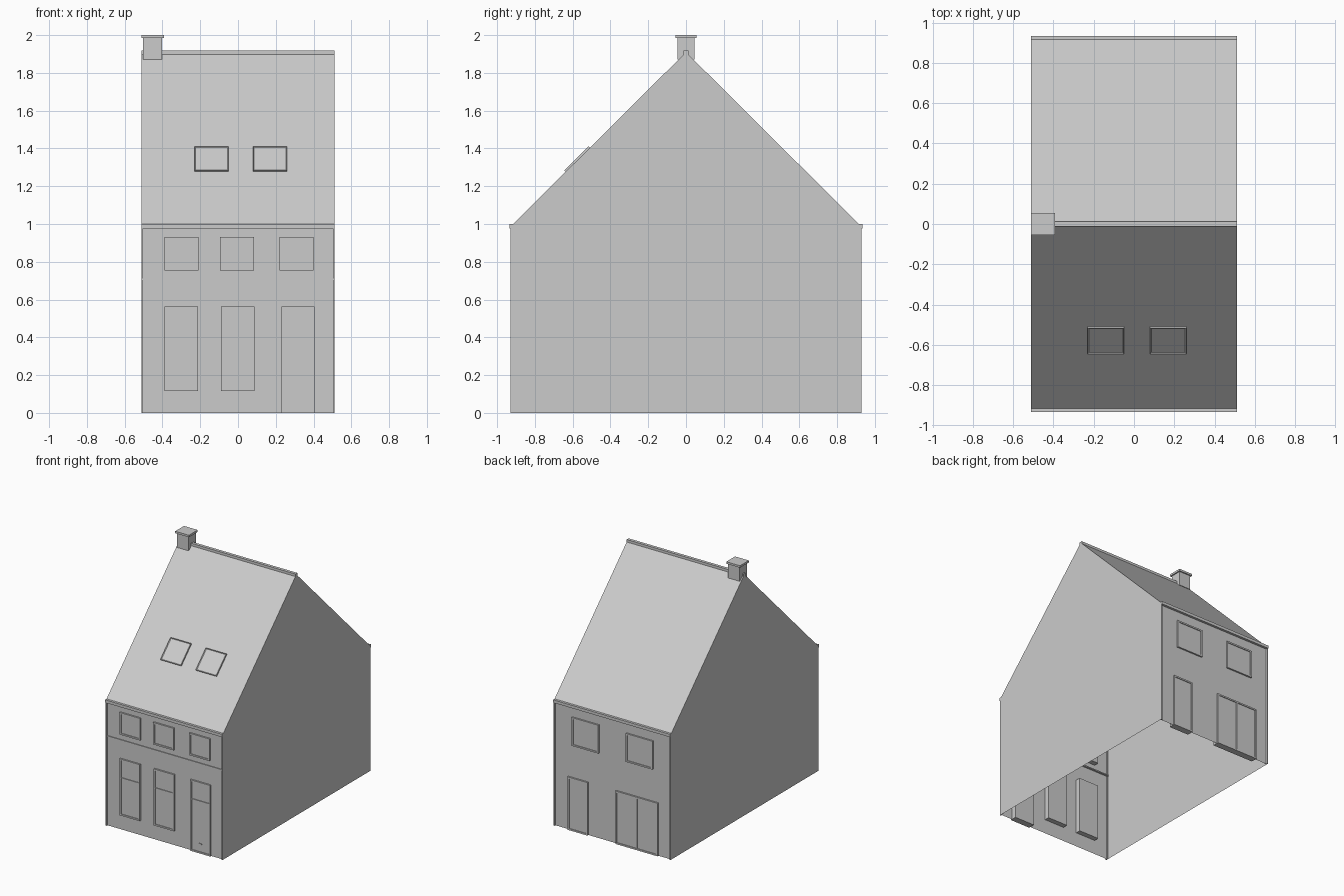
import bpy, bmesh, math
from mathutils import Matrix, Vector

if "Cube" in bpy.data.objects:
    bpy.data.objects.remove(bpy.data.objects["Cube"])

grey = bpy.data.materials.new("plain_grey")
grey.use_nodes = True
GREY = (0.6, 0.6, 0.6, 1)
grey.diffuse_color = GREY
grey.node_tree.nodes["Principled BSDF"].inputs["Base Color"].default_value = GREY

HALF_X, WALL_Y, FACE_Y = 0.512, 0.915, 0.928
EAVE_Z, RIDGE_Z = 1.0, 1.91


def finish(name, bm):
    mesh = bpy.data.meshes.new(name)
    bm.to_mesh(mesh)
    bm.free()
    mesh.materials.append(grey)
    obj = bpy.data.objects.new(name, mesh)
    bpy.context.collection.objects.link(obj)
    return obj


def add_box(bm, low, high):
    low, high = Vector(low), Vector(high)
    size = Matrix.Diagonal((*(high - low), 1))
    bmesh.ops.create_cube(bm, size=1, matrix=Matrix.Translation((low + high) / 2) @ size)


def box(name, low, high):
    bm = bmesh.new()
    add_box(bm, low, high)
    return finish(name, bm)


def framed_panel(name, x0, x1, z0, z1, side, transom=None, mullion=None):
    """Frame with a slightly recessed pane; side is -1 for front, 1 for back."""
    bm = bmesh.new()
    w = 0.012
    inner, outer = side * 0.875, side * FACE_Y

    def bar(xa, xb, za, zb, front=outer):
        add_box(bm, (xa, min(inner, front), za), (xb, max(inner, front), zb))

    bar(x0, x0 + w, z0, z1)
    bar(x1 - w, x1, z0, z1)
    bar(x0 + w, x1 - w, z1 - w, z1)
    bar(x0 + w, x1 - w, z0, z0 + w)
    bar(x0 + w, x1 - w, z0 + w, z1 - w, side * 0.922)
    if transom:
        bar(x0 + w, x1 - w, transom, transom + 0.006)
    if mullion:
        bar(mullion - 0.005, mullion + 0.005, z0 + w, z1 - w)
    return finish(name, bm)


# House walls, open underneath
bm = bmesh.new()
outline = [(-WALL_Y, 0), (-WALL_Y, EAVE_Z), (0, RIDGE_Z), (WALL_Y, EAVE_Z), (WALL_Y, 0)]
ends = [[bm.verts.new((x, y, z)) for y, z in outline] for x in (-HALF_X, HALF_X)]
for end in ends:
    bm.faces.new(end)
for i in range(len(outline) - 1):
    bm.faces.new((ends[0][i], ends[0][i + 1], ends[1][i + 1], ends[1][i]))
bmesh.ops.recalc_face_normals(bm, faces=bm.faces)
if next(f for f in bm.faces if f.normal.y < -0.9 or f.normal.y > 0.9).calc_center_median().y * \
        next(f for f in bm.faces if abs(f.normal.y) > 0.9).normal.y < 0:
    bmesh.ops.reverse_faces(bm, faces=bm.faces)
finish("house_shell", bm)

# Eaves gutters, corner drainpipes and ridge cap
for side, label in ((-1, "front"), (1, "back")):
    y0, y1 = sorted((side * 0.91, side * 0.934))
    box(label + "_gutter", (-HALF_X, y0, 0.977), (HALF_X, y1, EAVE_Z))
    bm = bmesh.new()
    for x in (-HALF_X, HALF_X - 0.008):
        y0, y1 = sorted((side * 0.91, side * FACE_Y))
        add_box(bm, (x, y0, 0), (x + 0.008, y1, 0.977))
    finish(label + "_corner_trim", bm)
box("ridge_cap", (-HALF_X, -0.012, RIDGE_Z - 0.02), (HALF_X, 0.012, RIDGE_Z + 0.008))
box("storey_band", (-HALF_X, -0.921, 0.703), (HALF_X, -0.9, 0.712))

# Front windows and door
for i, x in enumerate((-0.39, -0.095, 0.22)):
    framed_panel(f"front_upper_window_{i + 1}", x, x + 0.18, 0.755, 0.93, -1)
for i, x in enumerate((-0.39, -0.09)):
    framed_panel(f"front_lower_window_{i + 1}", x, x + 0.178, 0.115, 0.563, -1, transom=0.41)
framed_panel("front_door", 0.23, 0.406, 0, 0.563, -1, transom=0.41)
box("front_door_slot", (0.305, -0.926, 0.07), (0.33, -0.92, 0.078))

# Back windows and doors
for i, x in enumerate((0.12, -0.355)):
    framed_panel(f"back_window_{i + 1}", x, x + 0.235, 0.675, 0.9, 1)
framed_panel("back_door", 0.215, 0.39, 0, 0.42, 1)
framed_panel("back_double_door", -0.4, -0.03, 0, 0.42, 1, mullion=-0.215)

# Skylights lying on the front roof slope
pitch = math.atan2(RIDGE_Z - EAVE_Z, WALL_Y)
for i, x in enumerate((-0.14, 0.17)):
    bm = bmesh.new()
    add_box(bm, (-0.09, -0.09, -0.01), (0.09, 0.09, 0.011))
    top = [f for f in bm.faces if f.normal.z > 0.9]
    bmesh.ops.inset_region(bm, faces=top, thickness=0.008)
    bmesh.ops.translate(bm, verts=top[0].verts, vec=(0, 0, -0.005))
    sky = finish(f"skylight_{i + 1}", bm)
    sky.location = (x, -0.573, EAVE_Z + (WALL_Y - 0.573) * math.tan(pitch))
    sky.rotation_euler.x = pitch

# Chimney with cap
box("chimney_stack", (-0.502, -0.045, 1.87), (-0.402, 0.045, 1.985))
box("chimney_cap", (-0.512, -0.055, 1.984), (-0.392, 0.055, 2.0))
